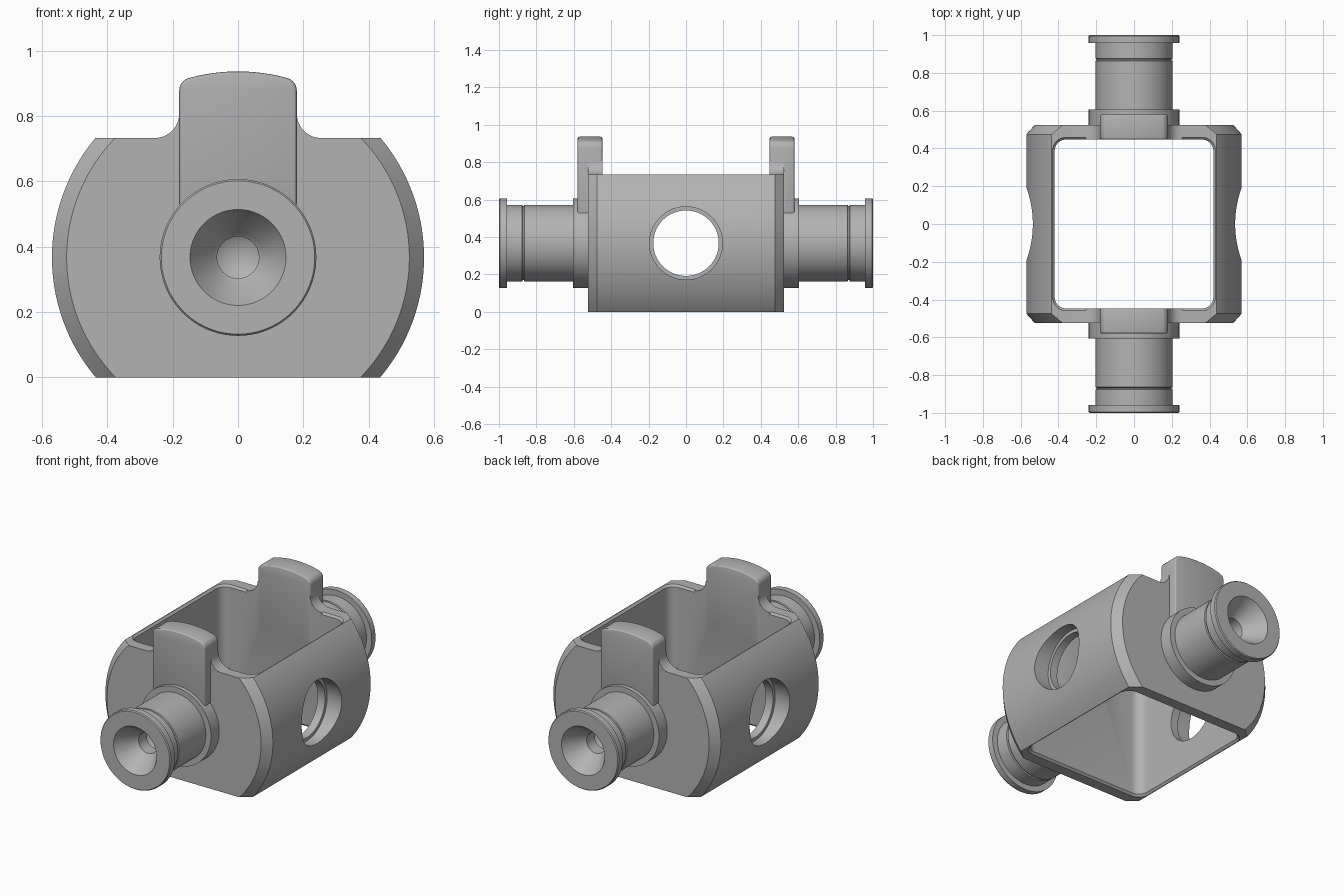
import bpy, bmesh
from math import sin, cos, pi, sqrt, radians, atan2

AXIS_Z = 0.367     # height of the trunnion axis
BODY_R = 0.57
BODY_TOP = 0.733
WALL_IN, WALL_OUT = 0.447, 0.525

cube = bpy.data.objects.get("Cube")
if cube:
    bpy.data.objects.remove(cube, do_unlink=True)

steel = bpy.data.materials.new("grey steel")
steel.use_nodes = True
GREY = (0.45, 0.45, 0.45, 1)
steel.diffuse_color = GREY
steel.node_tree.nodes["Principled BSDF"].inputs["Base Color"].default_value = GREY


def finish(name, bm):
    bmesh.ops.remove_doubles(bm, verts=bm.verts, dist=1e-5)
    bmesh.ops.recalc_face_normals(bm, faces=bm.faces)
    mesh = bpy.data.meshes.new(name)
    bm.to_mesh(mesh)
    bm.free()
    mesh.materials.append(steel)
    ob = bpy.data.objects.new(name, mesh)
    bpy.context.collection.objects.link(ob)
    return ob


def lathe(name, profile, steps=96):
    """Turn (radius, y) points around the trunnion axis."""
    bm = bmesh.new()
    vs = [bm.verts.new((r, y, AXIS_Z)) for r, y in profile]
    es = [bm.edges.new(pair) for pair in zip(vs, vs[1:])]
    bmesh.ops.spin(bm, geom=vs + es, cent=(0, 0, AXIS_Z), axis=(0, 1, 0),
                   angle=2 * pi, steps=steps)
    return finish(name, bm)


def loft(name, loops):
    """Skin matching loops of points and cap both ends."""
    bm = bmesh.new()
    rings = [[bm.verts.new(p) for p in loop] for loop in loops]
    for a, b in zip(rings, rings[1:]):
        for i in range(len(a)):
            bm.faces.new((a[i - 1], a[i], b[i], b[i - 1]))
    bm.faces.new(rings[0])
    bm.faces.new(rings[-1])
    return finish(name, bm)


def arc(cx, cz, r, a0, a1, n=10):
    return [(cx + r * cos(a0 + (a1 - a0) * i / n),
             cz + r * sin(a0 + (a1 - a0) * i / n)) for i in range(n + 1)]


def plate(name, outline, y0, y1):
    return loft(name, [[(x, y, z) for x, z in outline] for y in (y0, y1)])


def rounded_rect(hx, hy, r, z):
    pts = []
    for k, (sx, sy) in enumerate(((1, 1), (-1, 1), (-1, -1), (1, -1))):
        pts += arc(sx * (hx - r), sy * (hy - r), r, k * pi / 2, (k + 1) * pi / 2)
    return [(x, y, z) for x, y in pts]


def activate(ob):
    bpy.ops.object.select_all(action='DESELECT')
    ob.select_set(True)
    bpy.context.view_layer.objects.active = ob


def combine(ob, tool, operation):
    mod = ob.modifiers.new("cut", 'BOOLEAN')
    mod.object, mod.operation, mod.solver = tool, operation, 'EXACT'
    activate(ob)
    bpy.ops.object.modifier_apply(modifier=mod.name)
    bpy.data.objects.remove(tool, do_unlink=True)


def mirror_points(points):
    """Complete a right-half outline with its reflection."""
    return points + [(-x, z) for x, z in reversed(points)]


# Barrel-shaped body with chamfered ends, cut flat above and below
body = lathe("yoke_body", [(0, -WALL_OUT), (0.525, -WALL_OUT), (BODY_R, -0.475),
                           (BODY_R, 0.475), (0.525, WALL_OUT), (0, WALL_OUT)], 128)
combine(body, loft("flats", [[(x, y, z) for x, y in ((-1, -1), (1, -1), (1, 1), (-1, 1))]
                             for z in (0, BODY_TOP)]), 'INTERSECT')

# Rectangular well through the body, with chamfered rims
rims = [(-0.01, 0.022), (0.012, 0), (BODY_TOP - 0.012, 0), (BODY_TOP + 0.01, 0.022)]
combine(body, loft("well", [rounded_rect(0.42 + g, WALL_IN + g, 0.06 + g, z)
                            for z, g in rims]), 'DIFFERENCE')

# Stepped cross holes in both side walls
for name, r, spans in (("bore", 0.175, ((-1, 1),)),
                       ("counterbore", 0.195, ((-1, -0.47), (0.47, 1)))):
    for x0, x1 in spans:
        ring = arc(0, AXIS_Z, r, 0, 2 * pi, 64)[:-1]
        combine(body, loft(name, [[(x, y, z) for y, z in ring] for x in (x0, x1)]),
                'DIFFERENCE')

# Upright ears with crowned tops and filleted roots
corner_z = sqrt((BODY_R - 0.04) ** 2 - 0.14 ** 2)
lean = atan2(corner_z, 0.14)
ear = mirror_points([(0.18, 0.52)] + arc(0.14, AXIS_Z + corner_z, 0.04, 0, lean, 8)
                    + arc(0, AXIS_Z, BODY_R, lean, pi / 2, 6)[1:-1])
root = mirror_points([(0.255, 0.68)]
                     + arc(0.255, BODY_TOP + 0.075, 0.075, -pi / 2, -pi, 12))
for s in (-1, 1):
    combine(body, plate("ear_root", root, s * (WALL_IN - 0.0003), s * (WALL_OUT - 0.0003)),
            'UNION')
    tab = plate("ear", ear, s * (WALL_IN - 0.0006), s * 0.58)
    bevel = tab.modifiers.new("soft_edges", 'BEVEL')
    bevel.width, bevel.segments = 0.012, 3
    bevel.limit_method, bevel.angle_limit = 'ANGLE', radians(60)
    combine(body, tab, 'UNION')

# Trunnions: collar, grooved shaft, end flange and centre-drilled face
pin = [(0, 0.49), (0.24, 0.49), (0.24, 0.605), (0.205, 0.605),
       (0.205, 0.864), (0.198, 0.867), (0.198, 0.873), (0.205, 0.876),
       (0.205, 0.957), (0.24, 0.957), (0.24, 0.994), (0.235, 1.0),
       (0.147, 1.0), (0.075, 0.885), (0.064, 0.875), (0.064, 0.8), (0, 0.76)]
parts = [body]
for name, s in (("front_trunnion", -1), ("back_trunnion", 1)):
    parts.append(lathe(name, [(r, s * y) for r, y in pin]))

for part in parts:
    activate(part)
    bpy.ops.object.shade_smooth_by_angle(angle=radians(28))
